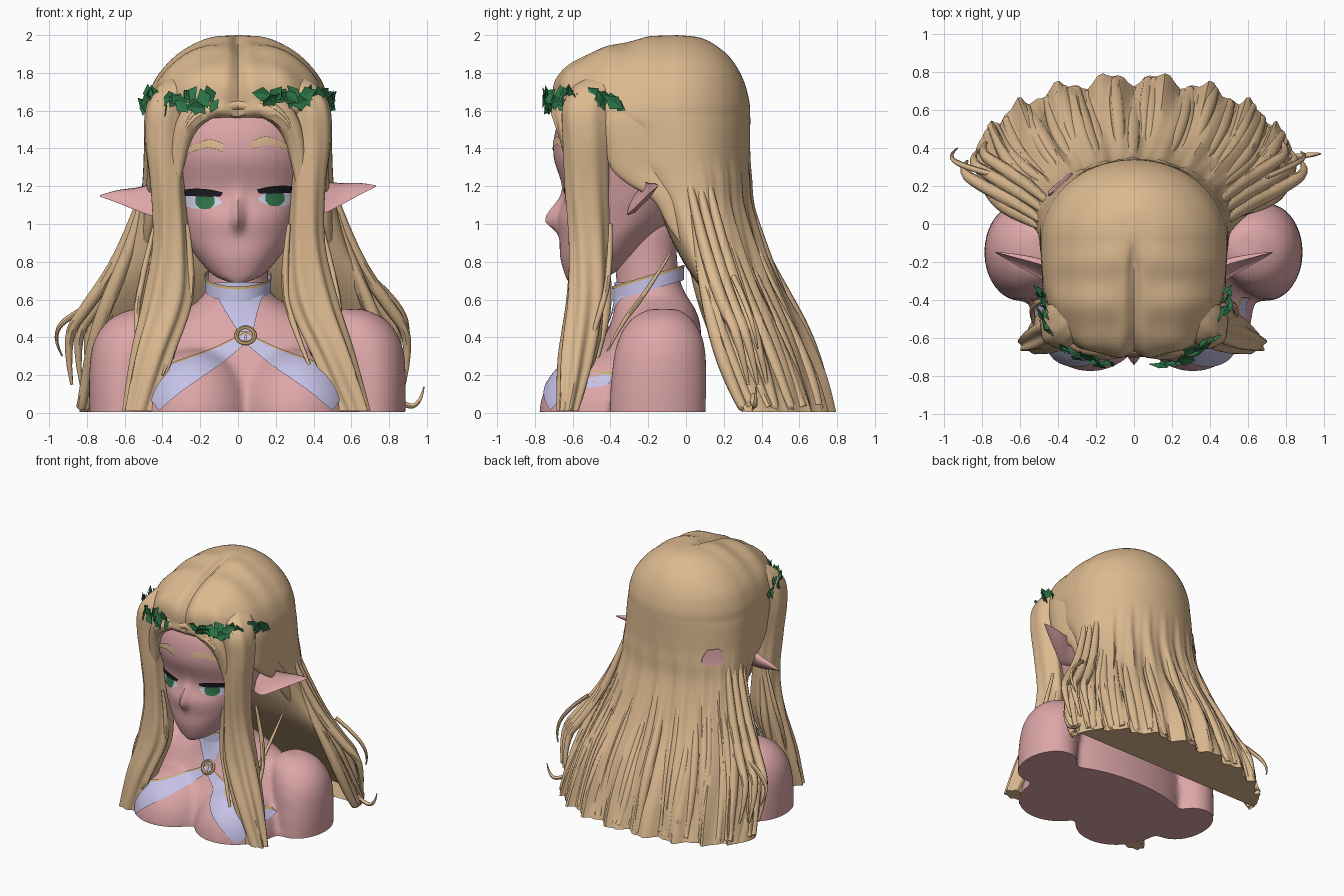
import bpy, bmesh, math, random
from mathutils import Vector, Matrix, Euler
from mathutils.bvhtree import BVHTree

if "Cube" in bpy.data.objects:
    bpy.data.objects.remove(bpy.data.objects["Cube"])

random.seed(4)

def mat(name, *c):
    m = bpy.data.materials.new(name)
    m.diffuse_color = (*c, 1)
    m.use_nodes = True
    m.node_tree.nodes["Principled BSDF"].inputs["Base Color"].default_value = m.diffuse_color
    return m

SKIN = mat("skin", .72, .38, .39)
HAIR = mat("hair", .72, .49, .28)
LEAF = mat("leaf green", .025, .18, .065)
CLOTH = mat("lavender cloth", .56, .54, .80)
GOLD = mat("gold trim", .60, .42, .17)
BLACK = mat("lash black", .01, .01, .015)
WHITE = mat("eye white", .65, .67, .85)
IRIS = mat("iris green", .03, .17, .07)

def add(name, bm, m):
    bmesh.ops.recalc_face_normals(bm, faces=bm.faces)
    me = bpy.data.meshes.new(name)
    bm.to_mesh(me)
    me.materials.append(m)
    ob = bpy.data.objects.new(name, me)
    bpy.context.collection.objects.link(ob)
    return ob

def smooth(keys, sub):
    """Catmull-Rom through a list of tuples."""
    out = []
    for i in range(len(keys) - 1):
        p = [keys[max(0, min(len(keys) - 1, i + d))] for d in (-1, 0, 1, 2)]
        for j in range(sub):
            t = j / sub
            out.append(tuple(.5 * (2 * b + (c - a) * t + (2 * a - 5 * b + 4 * c - d) * t * t
                       + (3 * b - a - 3 * c + d) * t ** 3) for a, b, c, d in zip(*p)))
    return out + [tuple(keys[-1])]

def power(v, e):
    return math.copysign(abs(v) ** e, v)

def ring_point(t, cx, cy, z, w, f, b, n=2):
    """Half width w, front depth f (negative makes a crescent), back depth b."""
    c, s = math.cos(t), math.sin(t)
    e = 2 / n if s < 0 else 1
    return Vector((cx + w * power(c, e), cy + (b if s > 0 else f) * power(s, e), z))

def loft(bm, rows, cap=True):
    vs = [[bm.verts.new(p) for p in r] for r in rows]
    n = len(vs[0])
    for a, b in zip(vs, vs[1:]):
        for i in range(n):
            bm.faces.new((a[i], a[(i + 1) % n], b[(i + 1) % n], b[i]))
    if cap:
        bm.faces.new(vs[0])
        bm.faces.new(vs[-1])

def ring_rows(keys, sub=5, seg=48, n=2):
    return [[ring_point(math.tau * i / seg, *k, n) for i in range(seg)] for k in smooth(keys, sub)]

# --- head with nose: keys are x, y, z, half width, front, back
bm = bmesh.new()
rows = ring_rows([(0, -.58, .69, .04, .04, .04), (0, -.5, .73, .13, .14, .1), (0, -.42, .82, .215, .245, .14),
                  (0, -.38, .92, .28, .29, .2), (0, -.32, 1.03, .325, .36, .25), (0, -.3, 1.17, .37, .345, .3),
                  (0, -.28, 1.35, .41, .42, .36), (0, -.28, 1.5, .41, .41, .36), (0, -.28, 1.62, .38, .36, .34)],
                 6, 128, 2.2)
for r in rows:
    for p in r:
        if p.y < -.4:
            h = (p.z - 1.02) / (.12 if p.z > 1.02 else .05)
            p.y -= .065 * math.exp(-(p.x / .03) ** 2 - h * h)
loft(bm, rows)
face_tree = BVHTree.FromBMesh(bm)
add("head", bm, SKIN)

# --- bust: overlapping volumes fused into one skin
bm = bmesh.new()
loft(bm, ring_rows([(.04, -.16, -.15, .58, .48, .25), (.04, -.16, .15, .6, .42, .25), (.03, -.16, .3, .58, .33, .24),
                    (.03, -.14, .45, .5, .27, .22), (.02, -.13, .55, .3, .25, .18), (0, -.16, .63, .18, .21, .16),
                    (0, -.2, .75, .16, .175, .16), (0, -.22, 1.0, .17, .17, .17)]))
for s in (-1, 1):
    o = .05
    loft(bm, ring_rows([(o + s * .65, -.15, -.15, .18, .26, .25), (o + s * .65, -.15, .15, .19, .25, .26),
                        (o + s * .62, -.14, .36, .2, .23, .24), (o + s * .57, -.13, .49, .17, .17, .17),
                        (o + s * .54, -.12, .55, .08, .08, .08)]))
    bmesh.ops.create_uvsphere(bm, u_segments=32, v_segments=20, radius=1,
                              matrix=Matrix.Translation((.04 + s * .27, -.43, -.02))
                              @ Matrix.Diagonal((.32, .35, .36, 1)))
raw = add("bust", bm, SKIN)
md = raw.modifiers.new("fuse", 'REMESH')
md.mode, md.voxel_size = 'VOXEL', .022
md = raw.modifiers.new("soften", 'SMOOTH')
md.factor, md.iterations = .5, 14
me = bpy.data.meshes.new_from_object(raw.evaluated_get(bpy.context.evaluated_depsgraph_get()))
bpy.data.objects.remove(raw)
bm = bmesh.new()
bm.from_mesh(me)
cut = bmesh.ops.bisect_plane(bm, geom=bm.verts[:] + bm.edges[:] + bm.faces[:], plane_co=(0, 0, .005),
                             plane_no=(0, 0, 1), clear_inner=True)
bmesh.ops.edgeloop_fill(bm, edges=[e for e in cut["geom_cut"] if isinstance(e, bmesh.types.BMEdge)])
bust_tree = BVHTree.FromBMesh(bm)
add("bust", bm, SKIN)

# --- thin plates laid over a surface between two (x, z) edge lines
def plate(name, edge_a, edge_b, tree, m, lift=.008, rows=10):
    bm = bmesh.new()
    grid = []
    for a, b in zip(smooth(edge_a, 10), smooth(edge_b, 10)):
        col = []
        for j in range(rows + 1):
            x, z = (a[k] + (b[k] - a[k]) * j / rows for k in (0, 1))
            hit = tree.ray_cast(Vector((x, -3, z)), Vector((0, 1, 0)))[0]
            col.append(bm.verts.new((x, (hit.y if hit else -.4) - lift, z)))
        grid.append(col)
    for a, b in zip(grid, grid[1:]):
        for j in range(rows):
            bm.faces.new((a[j], a[j + 1], b[j + 1], b[j]))
    return add(name, bm, m)

for s in (-1, 1):
    def sx(pts, c=0, d=.008 * s):
        return [(s * x + c, z + d) for x, z in pts]
    side = "left" if s < 0 else "right"
    plate(side + "_eye_white", sx([(.095, 1.13), (.16, 1.17), (.24, 1.18), (.32, 1.17)], .01),
          sx([(.095, 1.12), (.16, 1.09), (.24, 1.09), (.315, 1.115)], .01), face_tree, WHITE, .004)
    plate(side + "_iris", sx([(.135, 1.145), (.155, 1.165), (.215, 1.165), (.235, 1.145)], .01),
          sx([(.135, 1.115), (.16, 1.09), (.21, 1.09), (.235, 1.115)], .01), face_tree, IRIS, .008)
    plate(side + "_lash", sx([(.09, 1.175), (.16, 1.19), (.24, 1.195), (.33, 1.185)], .01),
          sx([(.1, 1.155), (.16, 1.152), (.24, 1.155), (.32, 1.155)], .01), face_tree, BLACK, .012)
    plate(side + "_brow", sx([(.08, 1.435), (.16, 1.455), (.3, 1.40)]),
          sx([(.08, 1.39), (.17, 1.41), (.3, 1.365)]), face_tree, HAIR)
    plate(side + "_chest_strap", sx([(.0, .42), (.16, .34), (.38, .26), (.58, .18)], .04, 0),
          sx([(.01, .36), (.13, .26), (.33, .12), (.46, .012)], .04, 0), bust_tree, CLOTH, .012)
    plate(side + "_strap_trim", sx([(.0, .43), (.16, .35), (.38, .27), (.58, .19)], .04, 0),
          sx([(.0, .42), (.16, .34), (.38, .26), (.58, .18)], .04, 0), bust_tree, GOLD, .014, 1)
plate("halter_front", [(-.15, .69), (-.08, .56), (.0, .43)], [(.16, .69), (.11, .56), (.08, .43)],
      bust_tree, CLOTH, .012)

# --- choker, rising to the nape, and the chest ring
for name, lo, hi, m, r in (("choker", -.01, .055, CLOTH, 0), ("choker_trim", .055, .07, GOLD, .003)):
    bm = bmesh.new()
    rows = []
    for h in (lo, hi):
        row = [ring_point(math.tau * i / 48, 0, -.19, 0, .175 + r, .2 + r, .18 + r) for i in range(48)]
        for p in row:
            p.z = .66 + h + .3 * (p.y + .19)
        rows.append(row)
    loft(bm, rows, False)
    add(name, bm, m)
y = bust_tree.ray_cast(Vector((.04, -3, .41)), Vector((0, 1, 0)))[0].y
bpy.ops.mesh.primitive_torus_add(location=(.04, y - .012, .41), rotation=(math.radians(60), 0, 0),
                                 major_radius=.048, minor_radius=.011, major_segments=32, minor_segments=8)
bpy.context.object.name = "chest_ring"
bpy.context.object.data.materials.append(GOLD)

# --- pointed ears: crescent sections swept outward
for s in (-1, 1):
    bm = bmesh.new()
    rows = []
    for x, cy, z, w, f, b in smooth([(.36, -.27, 1.12, .07, .02, .05), (.44, -.27, 1.13, .085, -.015, .06),
                                     (.54, -.23, 1.145, .06, -.02, .05), (.64, -.19, 1.165, .033, -.01, .03),
                                     (.73, -.15, 1.175, .004, .003, .003)], 5):
        ring = [ring_point(math.tau * i / 24, 0, cy, 0, w, f, b) for i in range(24)]
        rows.append([Vector((s * x, p.y + .5 * p.x, z + s * .07 * (x - .36) + p.x)) for p in ring])
    loft(bm, rows)
    add("ear", bm, SKIN)

# --- main hair: crown flowing into a long fan with a crescent hem
MAIN = smooth([(0, -.08, 2.0, .03, .03, .03), (0, -.08, 1.985, .15, .16, .16), (0, -.08, 1.93, .27, .37, .26),
               (0, -.08, 1.86, .36, .52, .33), (0, -.08, 1.76, .44, .61, .385), (0, -.08, 1.65, .48, .62, .415),
               (0, -.08, 1.57, .49, .60, .42), (0, -.06, 1.5, .495, .40, .40), (0, -.03, 1.34, .5, .37, .37),
               (0, 0, 1.24, .505, .30, .345), (0, .02, 1.1, .52, .18, .335), (0, .06, .9, .57, .13, .35),
               (0, .10, .7, .65, .05, .385), (0, .16, .45, .75, -.1, .45), (0, .25, .2, .81, -.22, .46),
               (0, .31, .005, .84, -.31, .46)], 6)

def hair_point(t, k):
    p = ring_point(t, *k, 2.8)
    z = k[2]
    grow = max(0, min(1, (1.4 - z) / 1.2))
    p.y += grow * (.03 * math.sin(19 * t + 2 * z) + .015 * math.sin(43 * t - 3 * z)) * (math.sin(t) > 0)
    if p.y < -.05 and z > 1.57:  # parting and combed waves
        fade = min(1, (-.05 - p.y) * 5)
        p.z -= fade * .03 * math.exp(-(p.x / .03) ** 2)
        p.y += fade * (.03 * math.exp(-(p.x / .04) ** 2) + .006 * math.sin(30 * abs(p.x) + 9 * z))
        p.z += fade * .008 * math.sin(26 * p.y) * min(1, abs(p.x) * 8)
    return p

bm = bmesh.new()
loft(bm, [[hair_point(math.tau * i / 192, k) for i in range(192)] for k in MAIN])
add("main_hair", bm, HAIR)

# small bare patch low on the back of the head
bm = bmesh.new()
loft(bm, [[hair_point(2.47 + a * g, k) + Vector((-.006, .006, 0)) for g in (-1, -.33, .33, 1)]
          + [hair_point(2.47 + a * g, k) for g in (1, .33, -.33, -1)]
          for k, a in zip([k for k in MAIN if 1.22 < k[2] < 1.38], (.1, .15, .17, .19, .2, .2, .2, .17, .13))])
add("bare_patch", bm, SKIN)

# --- hair swept over the ears, closing the gap between crown and front locks
for s in (-1, 1):
    bm = bmesh.new()
    loft(bm, [[Vector((s * p.x, p.y, p.z)) for p in r] for r in ring_rows(
        [(.38, -.3, 1.68, .07, .15, .2), (.41, -.3, 1.56, .07, .16, .24), (.42, -.28, 1.42, .065, .15, .25),
         (.425, -.25, 1.30, .055, .15, .22), (.44, -.17, 1.22, .045, .15, .17), (.455, -.09, 1.12, .04, .08, .12),
         (.47, -.03, .98, .03, .06, .1), (.5, .06, .82, .01, .03, .05)])])
    add("side_hair", bm, HAIR)

# --- front locks in front of the ears, ribbed, falling to the chest
for s in (-1, 1):
    rows = ring_rows([(.28, -.42, 1.80, .04, .06, .06), (.335, -.47, 1.73, .09, .12, .12),
                      (.38, -.52, 1.62, .105, .13, .13), (.39, -.53, 1.45, .105, .12, .13),
                      (.375, -.53, 1.2, .09, .11, .12), (.355, -.52, .9, .095, .1, .11),
                      (.37, -.53, .6, .125, .1, .11), (.45, -.58, .3, .11, .09, .1),
                      (.52, -.63, .01, .085, .05, .06)], 6, 48, 2.3)
    for r in rows:
        c = sum(r, Vector()) / len(r)
        low = max(0, 1 - c.z / 1.3)
        for i, p in enumerate(r):
            p.xy = c.xy + (p.xy - c.xy) * (1 + (.03 + .1 * low) * math.sin(7 * math.tau * i / 48 + 4 * c.z))
            p.x = s * p.x + (.09 * low * low if s > 0 else 0)
    bm = bmesh.new()
    loft(bm, rows)
    add("front_lock", bm, HAIR)

# --- loose strands as tapered curves, turned to mesh
def strands(name, paths):
    cu = bpy.data.curves.new(name, 'CURVE')
    cu.dimensions, cu.bevel_depth, cu.bevel_resolution, cu.resolution_u = '3D', 1, 2, 4
    cu.use_fill_caps = True
    for pts in paths:
        sp = cu.splines.new('NURBS')
        sp.points.add(len(pts) - 1)
        for q, (x, y, z, r) in zip(sp.points, pts):
            q.co, q.radius = (x, y, z, 1), r
        sp.use_endpoint_u, sp.order_u = True, 3
    tmp = bpy.data.objects.new(name, cu)
    bpy.context.collection.objects.link(tmp)
    me = bpy.data.meshes.new_from_object(tmp.evaluated_get(bpy.context.evaluated_depsgraph_get()))
    bpy.data.objects.remove(tmp)
    me.materials.clear()
    me.materials.append(HAIR)
    bpy.context.collection.objects.link(bpy.data.objects.new(name, me))

back = []
for i in range(28):
    t, drift = math.pi * (i + random.random()) / 28, random.uniform(-.06, .06)
    ks = MAIN[random.randint(54, 70)::4] + [MAIN[-1]]
    path = []
    for j, k in enumerate(ks):
        u = j / (len(ks) - 1)
        p = hair_point(t + drift * u, k)
        path.append((p.x * .99, p.y - .026, max(.03, p.z), .006 + .034 * math.sin(math.pi * min(.8, u))))
    back.append(path)
strands("back_strands", back)

loose = []
for s in (-1, 1):
    # fringe sweeping from the parting to the temples
    for d in (0, .03, .06):
        loose.append([(0, -.66 + d / 2, 1.63 + d, .025), (s * .13, -.68 + d / 2, 1.62 + d, .045),
                      (s * .26, -.65, 1.54 + d, .05), (s * (.31 + d / 2), -.61, 1.38, .035), (s * .34, -.59, 1.1, .012)])
    # side wisps beyond the shoulders
    for d in (0, .05, .1):
        loose.append([(s * (.49 - d / 3), .02 + d, 1.2, .02), (s * (.60 - d / 2), .1 + d, .85, .035),
                      (s * (.80 - d), .2 + d, .56, .035), (s * (.92 - d), .28 + d, .4, .025),
                      (s * (.88 - d), .33 + d, .15, .008)])
    # thin strands by the front locks and across the collar
    loose.append([(s * .44, -.4, 1.0, .01), (s * .5, -.4, .75, .018), (s * .55, -.46, .5, .016), (s * .52, -.55, .25, .005)])
    loose.append([(s * .27, -.58, 1.0, .01), (s * .24, -.56, .75, .022), (s * .27, -.56, .5, .02), (s * .4, -.66, .2, .006)])
    loose.append([(s * .38, -.42, .9, .01), (s * .4, -.42, .68, .03), (s * .42, -.43, .48, .03), (s * .45, -.47, .28, .008)])
    loose.append([(s * .47, -.08, .85, .006), (s * .44, -.22, .62, .014), (s * .42, -.34, .48, .012), (s * .4, -.42, .32, .004)])
loose.append([(-.7, .25, .6, .015), (-.9, .3, .52, .018), (-.985, .36, .4, .01), (-.93, .4, .3, .004)])
loose.append([(.8, .35, .1, .015), (.9, .36, .02, .015), (.97, .37, .06, .01), (.985, .37, .14, .003)])
loose.append([(.7, .25, .72, .015), (.82, .3, .62, .016), (.92, .36, .45, .012), (.88, .38, .34, .004)])
strands("loose_strands", loose)

# --- leaf garland: folded diamonds along the brow on both sides
bm = bmesh.new()
for s in (-1, 1):
    for i in range(30):
        p = ring_point(-math.radians(16 + 66 * i / 29), 0, -.1, 1.655, .49, .61, .4, 2.8)
        n = Vector((p.x * 1.2, p.y + .1, 0)).normalized()
        p += n * random.uniform(.01, .05) + Vector((0, 0, random.uniform(-.04, .04)))
        p.x *= s
        n.x *= s
        q = n.to_track_quat('Z', 'Y').to_matrix() @ Euler([random.uniform(-.5, .5) for _ in 'ab']
                                                           + [random.uniform(0, 6.28)]).to_matrix()
        a = random.uniform(.04, .06)
        top = [bm.verts.new(p + q @ Vector(v) * a) for v in ((-1, 0, 0), (0, -.7, .15), (1, 0, 0), (0, .7, .15))]
        low = bm.verts.new(p - q @ Vector((0, 0, .25 * a)))
        for f in ((0, 1, 2), (0, 2, 3)):
            bm.faces.new([top[j] for j in f])
        for j in range(4):
            bm.faces.new((top[j], low, top[(j + 1) % 4]))
garland = add("leaf_garland", bm, LEAF)

for ob in bpy.context.scene.objects:
    ob.select_set(ob != garland)
bpy.context.view_layer.objects.active = bpy.data.objects["head"]
bpy.ops.object.shade_smooth_by_angle(angle=math.radians(45))
